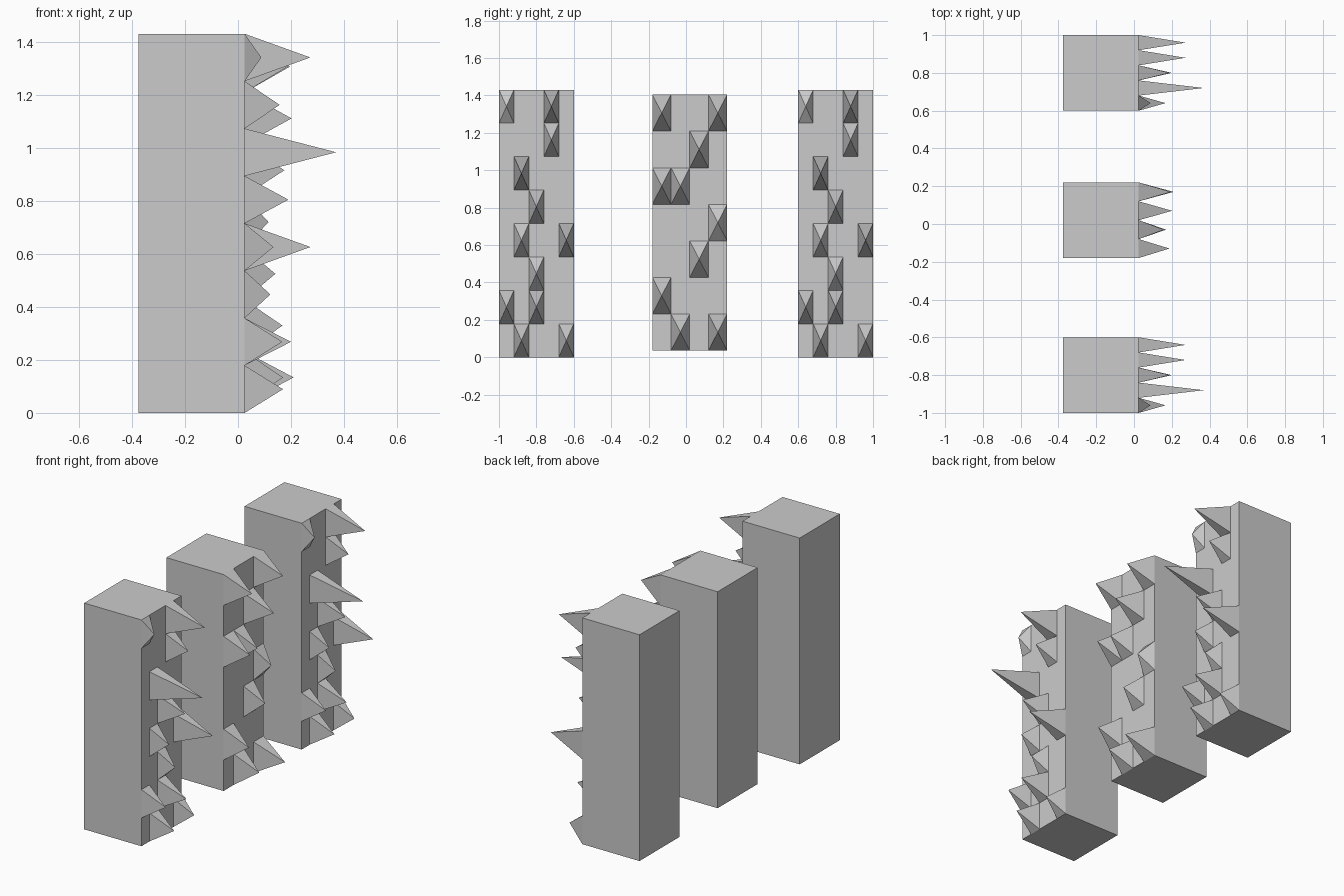
import bpy, bmesh

if "Cube" in bpy.data.objects:
    bpy.data.objects.remove(bpy.data.objects["Cube"])

X0, X1 = -0.375, 0.025   # back and spiked face of every pillar


def spiked_pillar(name, y0, z0, width, height, cols, rows, spikes):
    """Box whose +x face is a grid; chosen cells (col, row) are drawn out to a tip at x."""
    bm = bmesh.new()

    def vert(x, c, r):
        return bm.verts.new((x, y0 + width * c / cols, z0 + height * r / rows))

    # spiked face
    grid = [[vert(X1, c, r) for r in range(rows + 1)] for c in range(cols + 1)]
    for c in range(cols):
        for r in range(rows):
            ring = [grid[c][r], grid[c + 1][r], grid[c + 1][r + 1], grid[c][r + 1]]
            if (c, r) in spikes:
                tip = vert(spikes[c, r], c + 0.5, r + 0.5)
                for i in range(4):
                    bm.faces.new((ring[i], ring[(i + 1) % 4], tip))
            else:
                bm.faces.new(ring)

    # plain sides and back
    back = [vert(X0, c, r) for c, r in ((0, 0), (cols, 0), (cols, rows), (0, rows))]
    edges = [[grid[c][0] for c in range(cols + 1)],
             grid[cols],
             [grid[c][rows] for c in range(cols, -1, -1)],
             grid[0][::-1]]
    for i, edge in enumerate(edges):
        bm.faces.new(edge + [back[(i + 1) % 4], back[i]])
    bm.faces.new(back)
    bmesh.ops.recalc_face_normals(bm, faces=bm.faces)

    mesh = bpy.data.meshes.new(name)
    bm.to_mesh(mesh)
    bm.free()
    obj = bpy.data.objects.new(name, mesh)
    bpy.context.collection.objects.link(obj)
    return obj


# two matching outer pillars
outer = {(0, 7): 0.088, (3, 7): 0.273, (3, 6): 0.157, (1, 5): 0.37,
         (2, 4): 0.19, (1, 3): 0.134, (4, 3): 0.273, (2, 2): 0.122,
         (0, 1): 0.167, (2, 1): 0.20, (1, 0): 0.17, (4, 0): 0.142}
for name, y in (("front_spiked_pillar", -1.0), ("rear_spiked_pillar", 0.6)):
    spiked_pillar(name, y, 0.0, 0.4, 1.43, 5, 8, outer)

# slightly shorter middle pillar with a coarser grid
middle = {(0, 6): 0.188, (3, 6): 0.196, (2, 5): 0.202, (0, 4): 0.175,
          (1, 4): 0.158, (3, 3): 0.115, (2, 2): 0.141, (0, 1): 0.168,
          (1, 0): 0.17, (3, 0): 0.21}
spiked_pillar("middle_spiked_pillar", -0.18, 0.036, 0.4, 1.368, 4, 7, middle)
